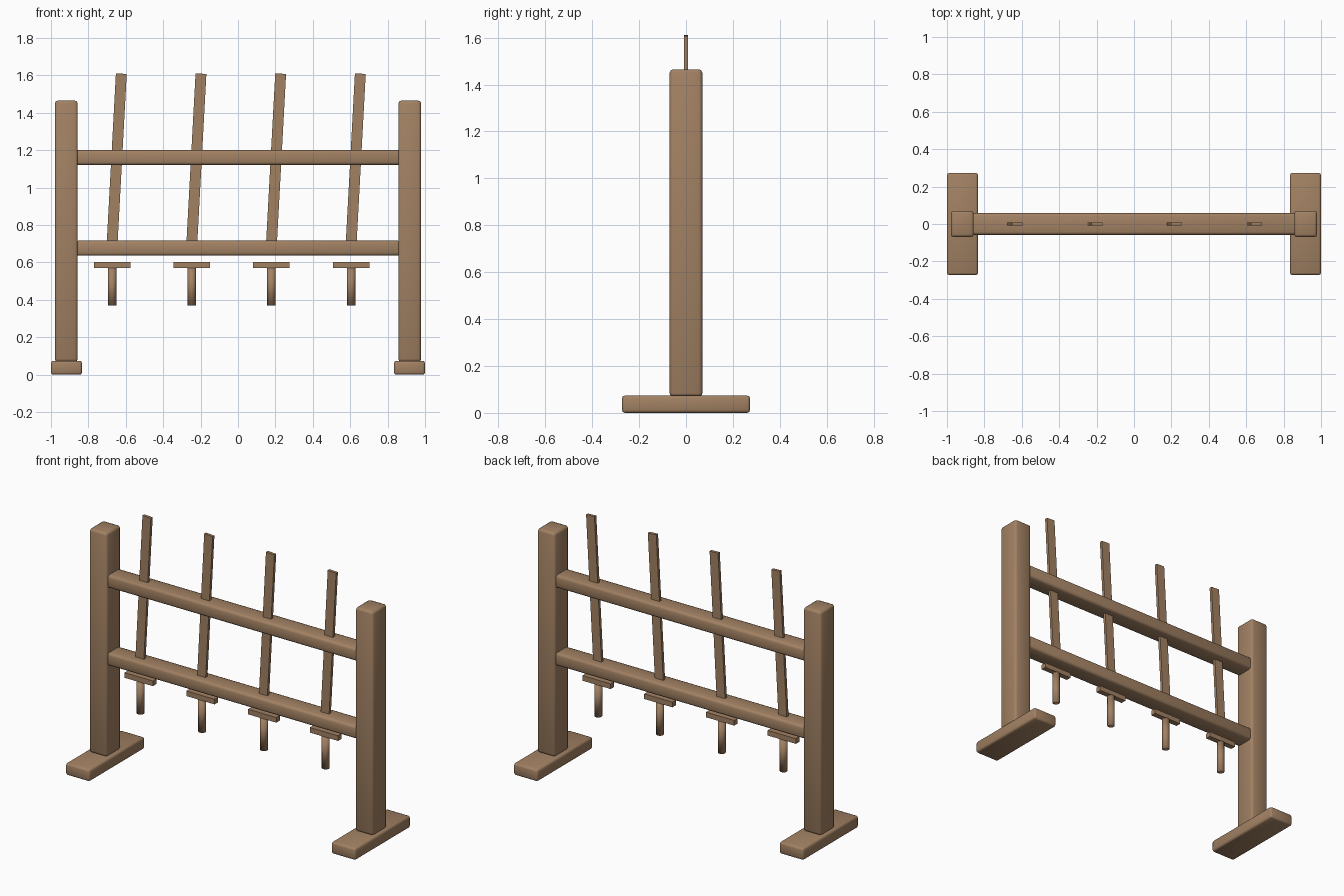
import bpy
import math

cube = bpy.data.objects.get("Cube")
if cube:
    bpy.data.objects.remove(cube, do_unlink=True)

wood = bpy.data.materials.new("warm_brown_wood")
wood.use_nodes = True
colour = (0.36, 0.22, 0.125, 1)
wood.diffuse_color = colour
wood.node_tree.nodes["Principled BSDF"].inputs["Base Color"].default_value = colour


def box(name, centre, size, bevel=0, tilt=0):
    """Box with optional softly rounded edges and a lean about y."""
    bpy.ops.mesh.primitive_cube_add(size=1, location=centre)
    obj = bpy.context.object
    obj.name = name
    obj.scale = size
    bpy.ops.object.transform_apply(location=False, rotation=False, scale=True)
    obj.rotation_euler.y = tilt
    obj.data.materials.append(wood)
    if bevel:
        mod = obj.modifiers.new("soft_edges", "BEVEL")
        mod.width = bevel
        mod.segments = 2
        bpy.ops.object.shade_smooth()
    return obj


# Posts standing on long feet
for side, sx in (("right", -1), ("left", 1)):
    box(side + "_foot", (sx * 0.917, 0, 0.037), (0.166, 0.546, 0.074), 0.012)
    box(side + "_post", (sx * 0.918, 0, 0.767), (0.122, 0.14, 1.396), 0.015)

# Cross rails between the posts
for name, z in (("lower_rail", 0.676), ("upper_rail", 1.161)):
    box(name, (0, 0, z), (1.74, 0.116, 0.08), 0.015)

# Hanging training swords: leaning blade, crossguard and round grip
lean = 0.054
blade_bottom, blade_top = 0.66, 1.61
mid = (blade_bottom + blade_top) / 2
for i in range(4):
    x = -0.673 + i * 0.426
    blade_x = x + 0.001 + (mid - 0.72) * math.tan(lean)
    box(f"blade_{i + 1}", (blade_x, 0, mid),
        (0.058, 0.018, blade_top - blade_bottom), tilt=lean)
    box(f"crossguard_{i + 1}", (x, 0, 0.586), (0.195, 0.034, 0.032))
    bpy.ops.mesh.primitive_cylinder_add(
        vertices=12, radius=0.0228, depth=0.2, location=(x, 0, 0.47))
    grip = bpy.context.object
    grip.name = f"grip_{i + 1}"
    grip.data.materials.append(wood)
    bpy.ops.object.shade_smooth()
